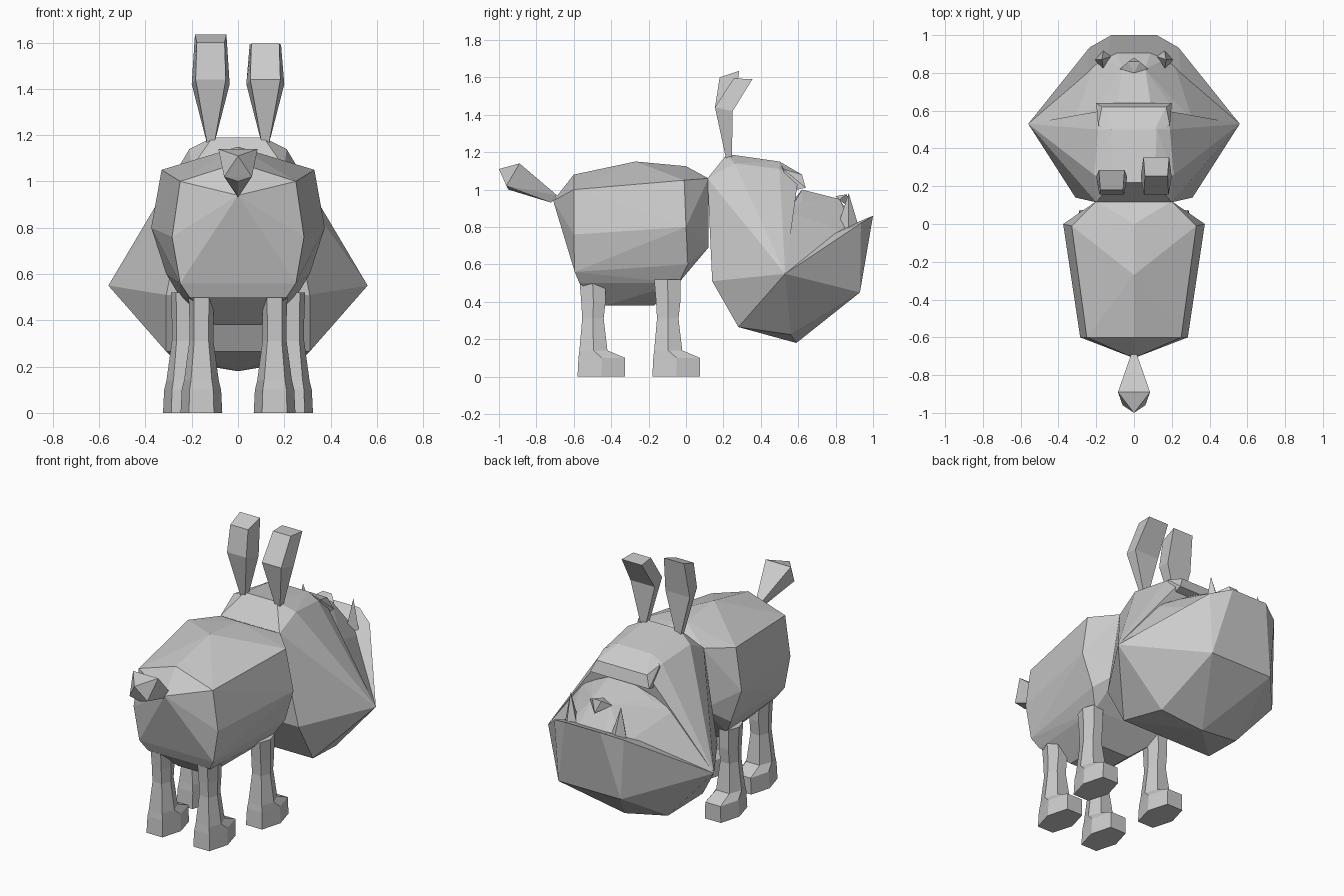
import bpy, bmesh


def finish(name, bm):
    bmesh.ops.recalc_face_normals(bm, faces=bm.faces)
    me = bpy.data.meshes.new(name)
    bm.to_mesh(me)
    bm.free()
    ob = bpy.data.objects.new(name, me)
    bpy.context.collection.objects.link(ob)
    return ob


def hull(name, pts, mirror=True):
    """Faceted convex form; half the points are mirrored across x."""
    allp = {tuple(p) for p in pts}
    if mirror:
        allp |= {(-x, y, z) for x, y, z in allp if x > 0}
    bm = bmesh.new()
    for p in sorted(allp):
        bm.verts.new(p)
    bmesh.ops.convex_hull(bm, input=bm.verts)
    loose = [v for v in bm.verts if not v.link_faces]
    bmesh.ops.delete(bm, geom=loose, context='VERTS')
    return finish(name, bm)


def loft(name, rings):
    bm = bmesh.new()
    vs = [[bm.verts.new(p) for p in r] for r in rings]
    n = len(rings[0])
    for a, b in zip(vs, vs[1:]):
        for i in range(n):
            bm.faces.new((a[i], a[(i + 1) % n], b[(i + 1) % n], b[i]))
    bm.faces.new(vs[0])
    bm.faces.new(vs[-1])
    return finish(name, bm)


# Torso
hull("body", [
    (0, -0.71, 0.94), (0, -0.60, 1.08), (0.25, -0.60, 1.0), (0.285, -0.60, 0.76),
    (0.25, -0.595, 0.56), (0.21, -0.57, 0.50), (0.10, -0.43, 0.38), (0.10, -0.17, 0.38),
    (0, -0.27, 1.15), (0, 0, 1.125), (0.33, -0.01, 1.05), (0.375, 0, 0.80),
    (0.31, 0.01, 0.60), (0.25, -0.04, 0.50), (0.2, 0.12, 1.06), (0.2, 0.12, 0.69)])

# Tail
hull("tail", [(0, -0.72, 0.93), (0.015, -0.69, 0.97), (0.085, -0.89, 1.14),
              (0.06, -0.96, 1.02), (0, -1.0, 1.11), (0, -0.95, 1.0)])

# Legs with hexagonal cross-sections and blocky feet
# each entry: z, back y, front y, half width
leg = [(0, -0.58, -0.325, 0.09), (0.10, -0.575, -0.325, 0.085), (0.14, -0.57, -0.42, 0.075),
       (0.31, -0.555, -0.44, 0.052), (0.40, -0.56, -0.43, 0.052), (0.52, -0.57, -0.43, 0.056)]
for label, dy, x in (("rear", 0, 0.158), ("front", 0.4, 0.234)):
    for side, s in (("left", -1), ("right", 1)):
        rings = []
        for z, y0, y1, w in leg:
            cx = s * x
            ym = (y0 + y1) / 2 + dy
            rings.append([(cx - w, ym, z), (cx - w * .6, y0 + dy, z), (cx + w * .6, y0 + dy, z),
                          (cx + w, ym, z), (cx + w * .6, y1 + dy, z), (cx - w * .6, y1 + dy, z)])
        loft(f"{label}_leg_{side}", rings)

# Skull
cheek = (0.56, 0.53, 0.55)
hull("skull", [
    (0.2, 0.115, 1.06), (0.31, 0.14, 0.51), (0.11, 0.22, 1.19), (0.21, 0.26, 1.14),
    (0.12, 0.50, 1.15), (0.19, 0.50, 1.11), (0.17, 0.60, 1.06), (0.19, 0.57, 0.98),
    (0.31, 0.55, 0.88), cheek, (0.31, 0.28, 0.265)])

# Brow ridge over the eyes
hull("brow", [(0.11, 0.50, 1.15), (0.19, 0.52, 1.11), (0.17, 0.62, 1.08),
              (0.20, 0.64, 1.01), (0.14, 0.62, 1.04), (0.03, 0.62, 1.06), (0.19, 0.55, 0.99)])

# Muzzle
hull("muzzle", [cheek, (0.31, 0.55, 0.88), (0.20, 0.62, 0.935), (0.09, 0.62, 1.0),
                (0.06, 0.82, 0.95), (0.09, 0.92, 0.80), (0.2, 0.89, 0.76), (0.2, 0.3, 0.6)])

# Nose
hull("nose", [(0.075, 0.82, 0.945), (0, 0.80, 0.965), (0.03, 0.86, 0.975), (0, 0.88, 0.90)])

# Big lower jaw
hull("jaw", [cheek, (0.31, 0.14, 0.51), (0.31, 0.28, 0.265), (0.27, 0.56, 0.225), (0, 0.59, 0.18),
             (0.21, 0.93, 0.45), (0.235, 0.935, 0.82), (0.12, 1.0, 0.86)])

# Tusks
for side, s in (("left", -1), ("right", 1)):
    hull(f"tusk_{side}", [(s * 0.11, 0.89, 0.78), (s * 0.21, 0.87, 0.78), (s * 0.16, 0.93, 0.78),
                          (s * 0.16, 0.81, 0.80), (s * 0.17, 0.87, 0.98)], mirror=False)


def ear_ring(s, b, f, w0, w1, zb, zf):
    c = s * 0.118
    return [(c - w0, b, zb), (c + w0, b, zb), (c + w1, f, zf), (c - w1, f, zf)]


# Ears: narrow root, wide middle, cut top; the right one leans forward
for side, s, (yb, zb), (yf, zf) in (("left", -1, (0.18, 1.60), (0.285, 1.635)),
                                    ("right", 1, (0.255, 1.595), (0.355, 1.59))):
    loft(f"ear_{side}", [ear_ring(s, 0.215, 0.245, 0.015, 0.015, 1.16, 1.16),
                         ear_ring(s, 0.155, 0.25, 0.065, 0.082, 1.44, 1.42),
                         ear_ring(s, yb, yf, 0.06, 0.068, zb, zf)])
